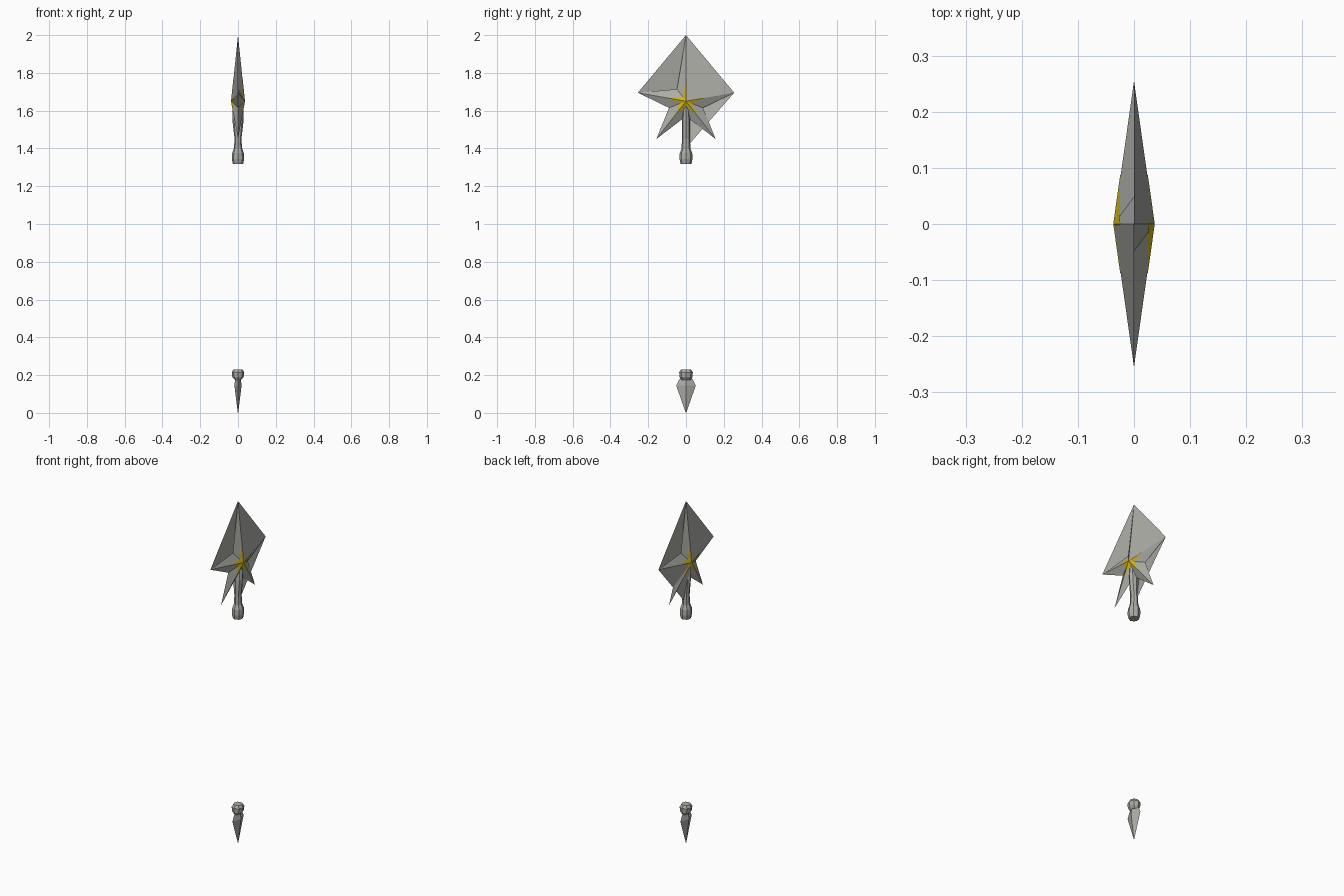
import bpy, math

if "Cube" in bpy.data.objects:
    bpy.data.objects.remove(bpy.data.objects["Cube"])


def material(name, rgb):
    m = bpy.data.materials.new(name)
    m.diffuse_color = (*rgb, 1)
    m.use_nodes = True
    m.node_tree.nodes["Principled BSDF"].inputs["Base Color"].default_value = m.diffuse_color
    return m


steel = material("steel", (0.42, 0.42, 0.39))
gold = material("gold", (0.62, 0.45, 0.01))


def build(name, verts, faces, mat):
    me = bpy.data.meshes.new(name)
    me.from_pydata(verts, [], faces)
    me.materials.append(mat)
    ob = bpy.data.objects.new(name, me)
    bpy.context.collection.objects.link(ob)
    return ob


def lathe(name, rings, sides=8):
    """Faceted turned part; rings are (z, half width x, half width y)."""
    verts, faces = [], []
    for z, rx, ry in rings:
        for i in range(sides):
            a = 2 * math.pi * i / sides
            verts.append((rx * math.cos(a), ry * math.sin(a), z))
    for r in range(len(rings) - 1):
        for i in range(sides):
            j = (i + 1) % sides
            faces.append((r * sides + i, r * sides + j,
                          (r + 1) * sides + j, (r + 1) * sides + i))
    faces.append(tuple(reversed(range(sides))))
    faces.append(tuple(range(len(verts) - sides, len(verts))))
    return build(name, verts, faces, steel)


def star(name, outline, depth, inner_x, mat):
    """Ridged star in the yz plane; inner points lie at +-inner_x."""
    n = len(outline)
    verts, faces = [], []
    for s in (1, -1):
        b = len(verts)
        for k, (y, z, ridge_x) in enumerate(outline):
            verts.append((s * (inner_x if k % 2 else ridge_x), y, z))
        verts.append((s * depth, 0, CZ))
        for k in range(n):
            f = (b + n, b + (k + 1) % n, b + k)
            faces.append(f if s > 0 else f[::-1])
    return build(name, verts, faces, mat)


CZ, D = 1.65, 0.036

# Large star blade: alternating tips and notches
half = [(0.048, 1.714), (0.255, 1.695), (0.09, 1.615), (0.157, 1.45)]
pts = [(0, 2.0)] + half + [(0, 1.57)] + [(-y, z) for y, z in reversed(half)]
star("star_blade", [(y, z, 0) for y, z in pts], D, 0, steel)

# Small gold star following the ridges
f = 0.35
small = [(y * f, CZ + (z - CZ) * f, D * (1 - f) + 0.001) for y, z in pts]
star("gold_star", small, D + 0.001, D * 0.7, gold)

# Wide blade plates, one on each side, turned half a circle
for s, side in ((1, "right"), (-1, "left")):
    build("blade_plate_" + side,
          [(0, 0, 2), (s * D, 0, CZ), (0, s * 0.255, 1.695)],
          [(0, 1, 2)], steel)

# Lower plate behind the star
build("lower_plate", [(-D, 0, CZ), (0, 0.255, 1.695), (0, 0.015, 1.42)],
      [(0, 1, 2)], steel)

# Socket below the head
lathe("head_socket", [(1.318, .027, .029), (1.345, .033, .034), (1.375, .031, .033),
                      (1.40, .022, .023), (1.45, .018, .022), (1.55, .030, .022),
                      (1.64, .026, .015)])

# Foot knob and spike
lathe("foot_knob", [(.175, .016, .028), (.19, .03, .034), (.215, .033, .036),
                    (.23, .024, .026)])
lathe("foot_spike", [(.19, .014, .028), (.145, .019, .052), (0, .001, .001)][::-1], 4)
